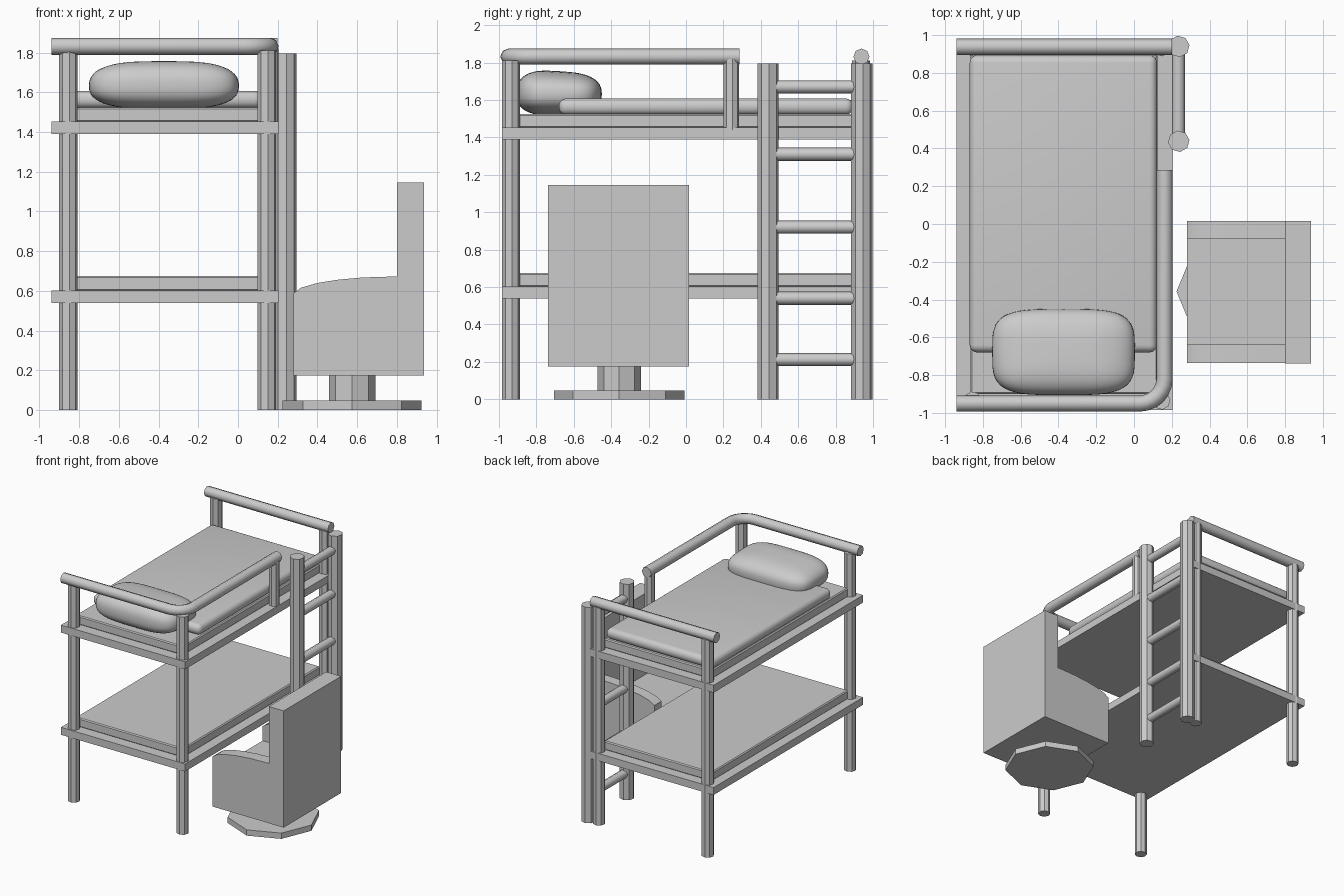
import bpy, bmesh, math
from math import sin, cos, pi

if "Cube" in bpy.data.objects:
    bpy.data.objects.remove(bpy.data.objects["Cube"])


def finish(name, bm):
    bmesh.ops.recalc_face_normals(bm, faces=bm.faces)
    me = bpy.data.meshes.new(name)
    bm.to_mesh(me)
    bm.free()
    ob = bpy.data.objects.new(name, me)
    bpy.context.collection.objects.link(ob)
    return ob


def smooth(ob, angle=40):
    bpy.ops.object.select_all(action='DESELECT')
    ob.select_set(True)
    bpy.context.view_layer.objects.active = ob
    bpy.ops.object.shade_smooth_by_angle(angle=math.radians(angle))


def box(name, x, y, z, bevel=0, segments=1):
    bm = bmesh.new()
    bmesh.ops.create_cube(bm, size=1)
    for v in bm.verts:
        v.co = [(r[0] + r[1]) / 2 + c * (r[1] - r[0]) for c, r in zip(v.co, (x, y, z))]
    if bevel:
        bmesh.ops.bevel(bm, geom=bm.edges[:], offset=bevel, segments=segments,
                        profile=0.5, affect='EDGES')
    return finish(name, bm)


def prism(name, outline, vector):
    """Extrude a closed outline of 3D points along a vector."""
    bm = bmesh.new()
    face = bm.faces.new([bm.verts.new(p) for p in outline])
    ext = bmesh.ops.extrude_face_region(bm, geom=[face])
    bmesh.ops.translate(bm, vec=vector,
                        verts=[g for g in ext['geom'] if isinstance(g, bmesh.types.BMVert)])
    return finish(name, bm)


def post(name, x, y, r, z0, z1, turn=7):
    t = math.radians(turn)
    ring = [(x + r * cos(t + i * pi / 4), y + r * sin(t + i * pi / 4), z0) for i in range(8)]
    return prism(name, ring, (0, 0, z1 - z0))


def tube(name, points, r):
    """Eight-sided bar swept along a path."""
    cu = bpy.data.curves.new(name, 'CURVE')
    cu.dimensions = '3D'
    cu.bevel_depth = r
    cu.bevel_resolution = 2
    cu.use_fill_caps = True
    sp = cu.splines.new('POLY')
    sp.points.add(len(points) - 1)
    for p, co in zip(sp.points, points):
        p.co = (*co, 1)
    ob = bpy.data.objects.new(name, cu)
    bpy.context.collection.objects.link(ob)
    return ob


# Bed posts
for x in (-0.855, 0.145):
    for y in (-0.935, 0.935):
        post("bed_post", x, y, 0.048, 0, 1.81)
post("guard_rail_post", 0.163, 0.243, 0.042, 1.44, 1.82)

# Two bed frames with mattresses
for label, z in (("lower", 0.54), ("upper", 1.39)):
    box(label + "_frame", (-0.94, 0.203), (-0.985, 0.98), (z, z + 0.062))
    box(label + "_mattress", (-0.865, 0.125), (-0.9, 0.9), (z + 0.06, z + 0.135), 0.008)

# Blanket
smooth(box("blanket", (-0.87, 0.122), (-0.68, 0.893), (1.52, 1.608), 0.04, 5), 60)

# Pillow: squarish rounded form whose top slopes to the foot of the bed
bm = bmesh.new()
bmesh.ops.create_uvsphere(bm, u_segments=48, v_segments=24, radius=1)


def spow(v, e):
    return math.copysign(abs(v) ** e, v)


for v in bm.verts:
    h = math.hypot(v.co.x, v.co.y)
    c, s = (v.co.x / h, v.co.y / h) if h > 1e-5 else (0, 0)
    k = spow(h, 0.65)
    y = k * spow(s, 0.52)
    z = spow(v.co.z, 0.8)
    top = 0.122 - 0.014 * y
    v.co = (-0.373 + 0.378 * k * spow(c, 0.52), -0.678 + 0.228 * y,
            1.632 + z * (top if z > 0 else 0.117))
smooth(finish("pillow", bm), 80)

# Top rails: rounded corner guard and straight foot rail
Z, R = 1.832, 0.043
arc = [(0.03 + 0.132 * sin(a), -0.818 - 0.132 * cos(a), Z)
       for a in (i * pi / 12 for i in range(7))]
tube("guard_rail", [(-0.94, -0.95, Z)] + arc + [(0.162, 0.287, Z)], R)
tube("foot_rail", [(-0.94, 0.938, Z), (0.2, 0.938, Z)], R)

# Ladder
for y in (0.438, 0.94):
    post("ladder_post", 0.237, y, 0.057, 0, 1.795)
for z in (0.212, 0.54, 0.92, 1.31, 1.67):
    tube("ladder_rung", [(0.235, 0.45, z), (0.235, 0.93, z)], 0.035)

# Swivel armchair: arms share one curved side profile
side = [(0.28, 0.175), (0.28, 0.59), (0.32, 0.617), (0.4, 0.64), (0.5, 0.656),
        (0.62, 0.667), (0.72, 0.671), (0.805, 0.672), (0.805, 0.175)]
for y, w in ((-0.737, 0.1), (-0.076, 0.093)):
    smooth(prism("chair_arm", [(x, y, z) for x, z in side], (0, w, 0)), 30)
box("chair_seat", (0.28, 0.81), (-0.64, -0.07), (0.175, 0.47))
box("chair_back", (0.8, 0.937), (-0.738, 0.017), (0.175, 1.146))
post("chair_column", 0.575, -0.357, 0.117, 0.04, 0.18, 0)
post("chair_base", 0.575, -0.357, 0.35, 0, 0.048, 0)
